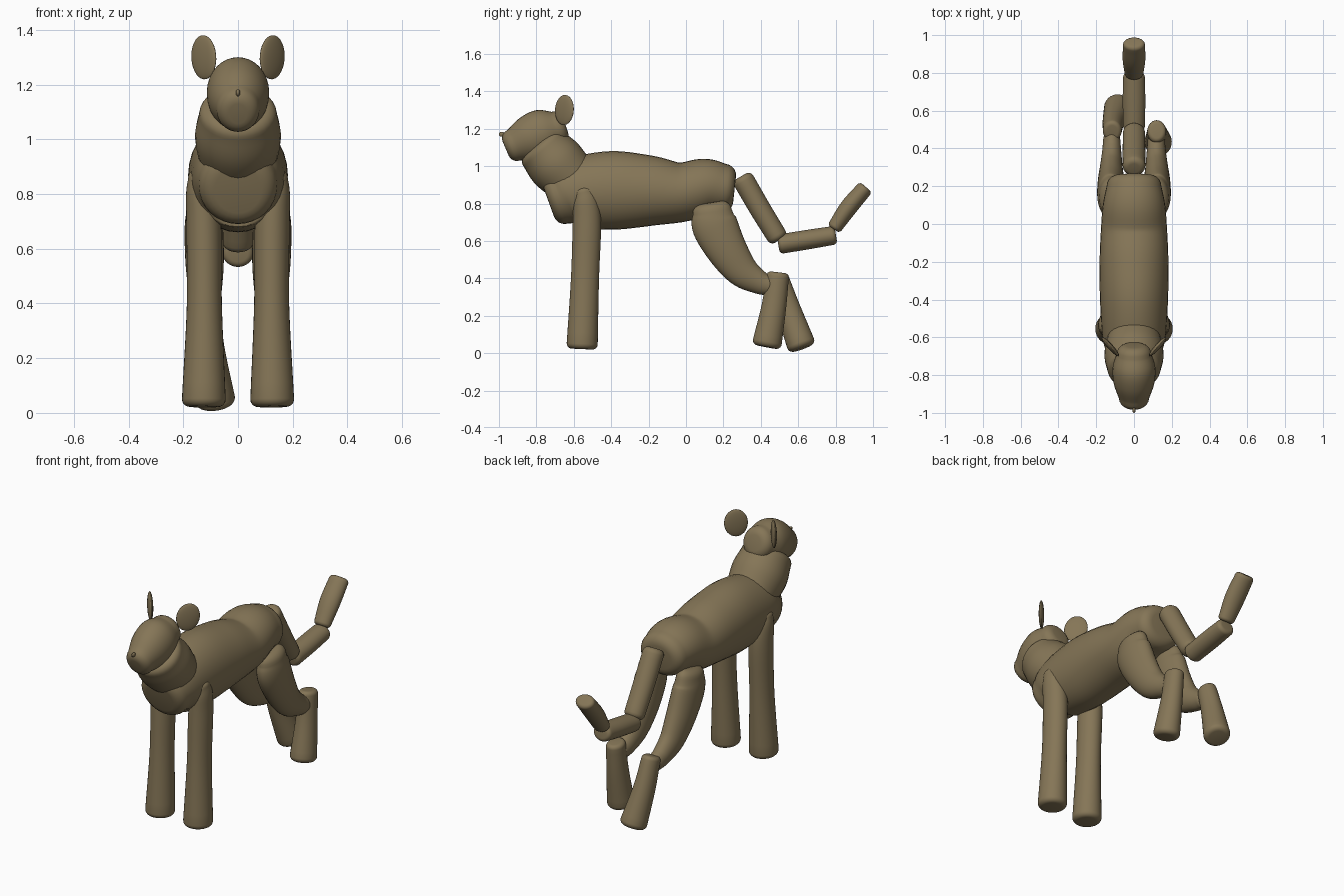
import bpy
import bmesh
from math import sin, cos, pi, radians
from mathutils import Vector

if "Cube" in bpy.data.objects:
    bpy.data.objects.remove(bpy.data.objects["Cube"])

fur = bpy.data.materials.new("brown_fur")
fur.use_nodes = True
fur.diffuse_color = (0.235, 0.18, 0.095, 1)
fur.node_tree.nodes["Principled BSDF"].inputs["Base Color"].default_value = fur.diffuse_color

SIDES = 32
STEPS = 6


def finish(obj):
    obj.data.materials.append(fur)
    bpy.ops.object.select_all(action='DESELECT')
    obj.select_set(True)
    bpy.context.view_layer.objects.active = obj
    bpy.ops.object.shade_smooth_by_angle(angle=radians(50))
    return obj


def spline(a, b, c, d, t):
    return 0.5 * (2 * b + (c - a) * t + (2 * a - 5 * b + 4 * c - d) * t * t
                  + (3 * b - a - 3 * c + d) * t ** 3)


def limb(name, stations, cap=0.03, cap_end=None):
    """Smooth tube through stations (x, y, z, half width, half depth) with rounded ends."""
    cap_end = cap if cap_end is None else cap_end
    rows = [Vector(s) for s in stations]
    pts = [2 * rows[0] - rows[1]] + rows + [2 * rows[-1] - rows[-2]]
    path = []
    for i in range(len(rows) - 1):
        path += [spline(*pts[i:i + 4], k / STEPS) for k in range(STEPS)]
    path.append(rows[-1])
    centers = [Vector(p[:3]) for p in path]
    last = len(path) - 1
    rings = []
    for i, p in enumerate(path):
        along = (centers[min(i + 1, last)] - centers[max(i - 1, 0)]).normalized()
        rings.append((centers[i], along, p[3], p[4]))

    def rounded(ring, size, sign):
        c, along, w, d = ring
        out = []
        for k in range(1, 6):
            a = k * pi / 10
            inset = size * (1 - cos(a))
            out.append((c + along * sign * size * sin(a), along, w - inset, d - inset))
        return out

    rings = rounded(rings[0], cap, -1)[::-1] + rings + rounded(rings[-1], cap_end, 1)
    bm = bmesh.new()
    loops = []
    for c, along, w, d in rings:
        up = Vector((1, 0, 0)).cross(along).normalized()
        side = along.cross(up)
        loops.append([bm.verts.new(c + side * w * cos(2 * pi * j / SIDES)
                                   + up * d * sin(2 * pi * j / SIDES)) for j in range(SIDES)])
    for lo, hi in zip(loops, loops[1:]):
        for j in range(SIDES):
            n = (j + 1) % SIDES
            bm.faces.new((lo[j], lo[n], hi[n], hi[j]))
    bm.faces.new(loops[0])
    bm.faces.new(loops[-1])
    bmesh.ops.recalc_face_normals(bm, faces=bm.faces)
    mesh = bpy.data.meshes.new(name)
    bm.to_mesh(mesh)
    bm.free()
    obj = bpy.data.objects.new(name, mesh)
    bpy.context.collection.objects.link(obj)
    return finish(obj)


def ellipsoid(name, loc, size, rot=(0, 0, 0)):
    bpy.ops.mesh.primitive_uv_sphere_add(segments=32, ring_count=16, location=loc, rotation=rot)
    obj = bpy.context.object
    obj.name = name
    obj.scale = size
    return finish(obj)


# Torso, neck and head
limb("body", [(0, -0.68, 0.835, 0.145, 0.15), (0, -0.60, 0.86, 0.167, 0.185),
              (0, -0.40, 0.87, 0.18, 0.21), (0, -0.20, 0.868, 0.182, 0.19),
              (0, -0.03, 0.86, 0.175, 0.16), (0, 0.10, 0.89, 0.165, 0.15),
              (0, 0.20, 0.882, 0.145, 0.13)], cap=0.06)
limb("neck", [(0, -0.60, 0.92, 0.14, 0.14), (0, -0.69, 1.01, 0.157, 0.157),
              (0, -0.76, 1.09, 0.142, 0.142)], cap=0.04)
limb("head", [(0, -0.69, 1.20, 0.092, 0.095), (0, -0.76, 1.177, 0.113, 0.129),
              (0, -0.84, 1.146, 0.108, 0.122), (0, -0.92, 1.112, 0.08, 0.088)],
     cap=0.05, cap_end=0.048)
ellipsoid("nose", (0, -0.985, 1.17), (0.008, 0.016, 0.013))

# Paired parts
for side, word in ((1, "left"), (-1, "right")):
    ellipsoid(word + "_ear", (side * 0.125, -0.65, 1.30), (0.066, 0.015, 0.081),
              (0, radians(8) * side, radians(48) * side))
    limb(word + "_front_leg", [(side * 0.125, -0.555, 0.05, 0.08, 0.083),
                               (side * 0.123, -0.54, 0.40, 0.064, 0.075),
                               (side * 0.125, -0.53, 0.68, 0.064, 0.076),
                               (side * 0.135, -0.535, 0.80, 0.055, 0.068),
                               (side * 0.137, -0.545, 0.86, 0.045, 0.053)], cap=0.028)
    limb(word + "_thigh", [(side * 0.125, 0.14, 0.755, 0.06, 0.105),
                           (side * 0.125, 0.155, 0.68, 0.07, 0.122),
                           (side * 0.122, 0.22, 0.55, 0.07, 0.108),
                           (side * 0.12, 0.30, 0.44, 0.06, 0.088),
                           (side * 0.118, 0.39, 0.38, 0.05, 0.064),
                           (side * 0.118, 0.45, 0.36, 0.045, 0.052)], cap=0.05, cap_end=0.03)

# Lower hind legs, one stepping back
limb("left_hind_foot", [(0.12, 0.49, 0.41, 0.05, 0.06), (0.123, 0.47, 0.25, 0.058, 0.066),
                        (0.128, 0.435, 0.06, 0.072, 0.078)], cap=0.022, cap_end=0.028)
limb("right_hind_foot", [(-0.115, 0.495, 0.39, 0.05, 0.058), (-0.108, 0.545, 0.24, 0.058, 0.066),
                         (-0.085, 0.613, 0.052, 0.074, 0.076)], cap=0.022, cap_end=0.028)

# Tail in three jointed pieces
limb("tail_base", [(0, 0.31, 0.92, 0.06, 0.058), (0, 0.40, 0.765, 0.06, 0.057),
                   (0, 0.483, 0.63, 0.058, 0.055)], cap=0.03)
limb("tail_middle", [(0, 0.515, 0.585, 0.057, 0.052), (0, 0.65, 0.607, 0.06, 0.052),
                     (0, 0.78, 0.628, 0.057, 0.05)], cap=0.022)
limb("tail_tip", [(0, 0.80, 0.68, 0.05, 0.04), (0, 0.87, 0.78, 0.06, 0.047),
                  (0, 0.949, 0.873, 0.058, 0.044)], cap=0.02)
